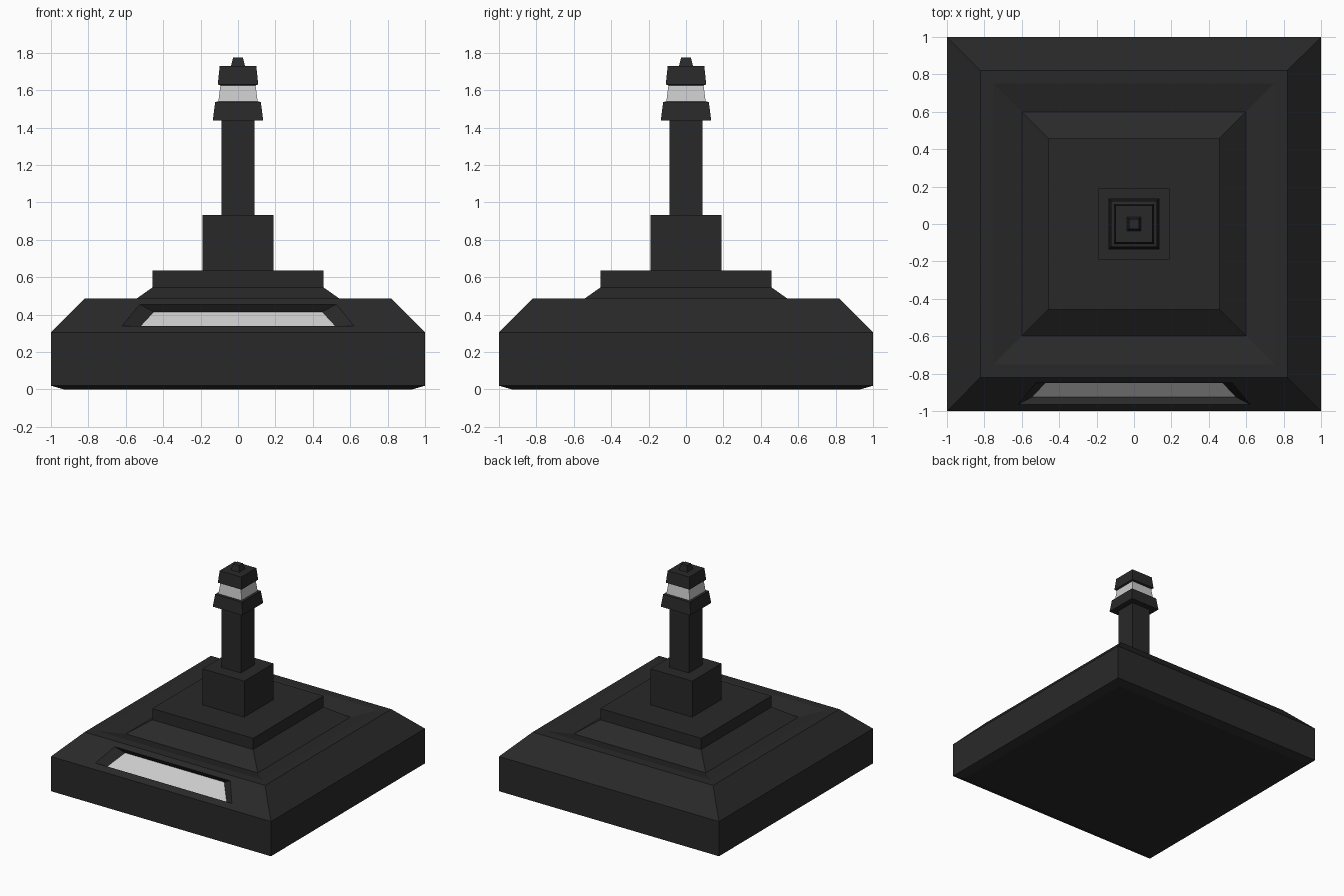
import bpy, bmesh

if "Cube" in bpy.data.objects:
    bpy.data.objects.remove(bpy.data.objects["Cube"])


def material(name, v):
    m = bpy.data.materials.new(name)
    m.diffuse_color = (v, v, v, 1)
    m.use_nodes = True
    m.node_tree.nodes["Principled BSDF"].inputs["Base Color"].default_value = m.diffuse_color
    return m


DARK = material("dark", 0.022)
LIGHT = material("light", 0.65)


def finish(bm, name, mat):
    me = bpy.data.meshes.new(name)
    bm.to_mesh(me)
    bm.free()
    me.materials.append(mat)
    ob = bpy.data.objects.new(name, me)
    bpy.context.collection.objects.link(ob)
    return ob


def loft(bm, a, b):
    """Quads between two four-vertex loops."""
    return [bm.faces.new((a[i], a[(i + 1) % 4], b[(i + 1) % 4], b[i])) for i in range(4)]


def square_stack(profile, bottom=False, top=False):
    """Square rings (half width, z) joined upwards; side 0 of each step is the front."""
    bm = bmesh.new()
    rings = [[bm.verts.new((sx * h, sy * h, z))
              for sx, sy in ((-1, -1), (1, -1), (1, 1), (-1, 1))] for h, z in profile]
    sides = [loft(bm, a, b) for a, b in zip(rings, rings[1:])]
    if bottom:
        bm.faces.new(rings[0][::-1])
    if top:
        bm.faces.new(rings[-1])
    return bm, sides


def trapezoid(low, high):
    """Loop from (half width, y, z) of its lower and upper edges."""
    (a, y0, z0), (b, y1, z1) = low, high
    return [(-a, y0, z0), (a, y0, z0), (b, y1, z1), (-b, y1, z1)]


opening = trapezoid((0.62, -0.965, 0.34), (0.525, -0.85, 0.455))
recess = trapezoid((0.545, -0.925, 0.313), (0.45, -0.823, 0.415))

# Stepped base with a shallow moat, and the window recess in its front slope
bm, sides = square_stack([(0.93, 0), (1, 0.02), (1, 0.305), (0.82, 0.485), (0.75, 0.485),
                          (0.6, 0.445), (0.458, 0.545), (0.458, 0.637)], True, True)
slope = sides[2][0]
corners = list(slope.verts)
bmesh.ops.delete(bm, geom=[slope], context='FACES_ONLY')
outer = [bm.verts.new(p) for p in opening]
inner = [bm.verts.new(p) for p in recess]
loft(bm, corners, outer)
loft(bm, outer, inner)
finish(bm, "base", DARK)

# Light panel closing the recess
bm = bmesh.new()
bm.faces.new([bm.verts.new(p) for p in recess])
finish(bm, "window_panel", LIGHT)

# Pedestal, shaft and flared gallery
bm, _ = square_stack([(0.19, 0.637), (0.19, 0.933), (0.087, 0.933), (0.087, 1.437),
                      (0.135, 1.437), (0.122, 1.537), (0.105, 1.54)])
finish(bm, "tower", DARK)

# Lamp band
bm, _ = square_stack([(0.105, 1.54), (0.094, 1.628)])
finish(bm, "lamp", LIGHT)

# Roof and finial
bm, _ = square_stack([(0.094, 1.625), (0.108, 1.631), (0.098, 1.728), (0.038, 1.728),
                      (0.026, 1.775)], False, True)
finish(bm, "roof", DARK)
